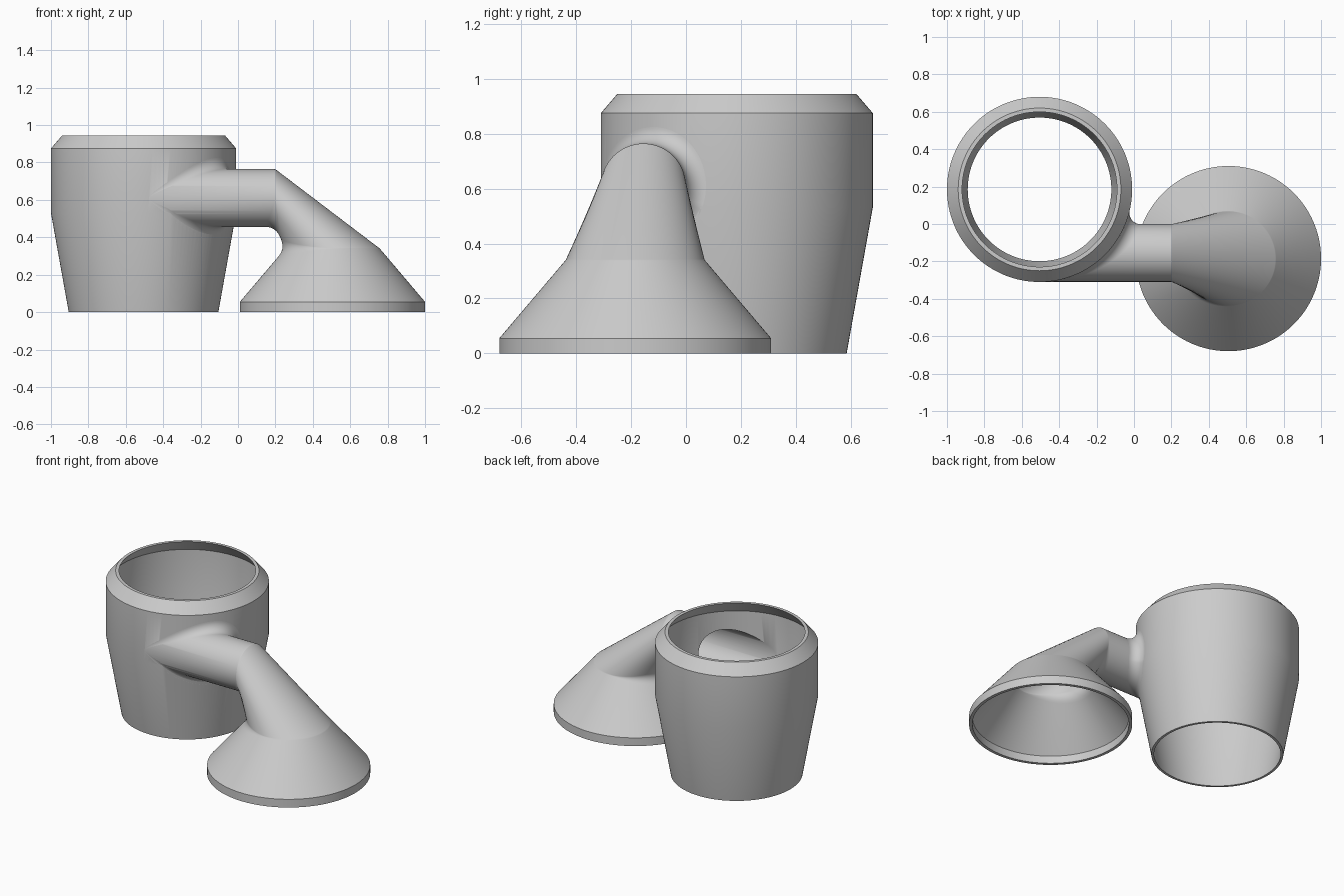
import bpy, bmesh
from math import sin, cos, pi, sqrt
from mathutils import Vector

if "Cube" in bpy.data.objects:
    bpy.data.objects.remove(bpy.data.objects["Cube"])

CUP = Vector((-0.505, 0.185, 0))      # cup axis
CONE = Vector((0.505, -0.185, 0))     # flange axis
PY, PZ, PR = -0.155, 0.61, 0.154      # horizontal pipe centre and radius
FILLET = 0.06
N = 128


def rings_to_object(name, rings, closed=True):
    """Skin a list of equal rings; cap the ends when closed."""
    bm = bmesh.new()
    rows = [[bm.verts.new(p) for p in ring] for ring in rings]
    for a, b in zip(rows, rows[1:]):
        for i in range(len(a)):
            j = (i + 1) % len(a)
            bm.faces.new((a[i], a[j], b[j], b[i]))
    if closed:
        bm.faces.new(rows[0])
        bm.faces.new(rows[-1])
    bmesh.ops.recalc_face_normals(bm, faces=bm.faces)
    mesh = bpy.data.meshes.new(name)
    bm.to_mesh(mesh)
    bm.free()
    ob = bpy.data.objects.new(name, mesh)
    bpy.context.collection.objects.link(ob)
    return ob


def lathe(name, profile, centre):
    return rings_to_object(name, [
        [centre + Vector((r * cos(2 * pi * i / N), r * sin(2 * pi * i / N), z)) for i in range(N)]
        for r, z in profile])


def rounded(prev, corner, nxt, d, steps=6):
    """Quadratic rounding of a path corner."""
    p = corner + (prev - corner).normalized() * d
    q = corner + (nxt - corner).normalized() * d
    return [p * (1 - u) ** 2 + corner * 2 * u * (1 - u) + q * u * u
            for u in (k / steps for k in range(steps + 1))]


def elbow(name, start_x, r, bend_x, neck_r, neck_z, skirt):
    """Horizontal pipe that lofts down into a round conical foot."""
    paths = []
    for i in range(N):
        t = 2 * pi * (i + 0.5) / N
        c, s = cos(t), sin(t)
        start = Vector((start_x, PY + r * c, PZ + r * s))
        bend = Vector((bend_x, start.y, start.z))
        foot = [CONE + Vector((q * s, q * c, z)) for q, z in [(neck_r, neck_z)] + skirt]
        d = 0.004 + 0.052 * max(0, -s) ** 1.5
        paths.append([start] + rounded(start, bend, foot[0], d)
                     + rounded(bend, foot[0], foot[1], d) + foot[1:])
    return rings_to_object(name, list(zip(*paths)))


def boolean(target, tool, operation):
    m = target.modifiers.new(operation, 'BOOLEAN')
    m.operation, m.object, m.solver = operation, tool, 'EXACT'
    bpy.context.view_layer.objects.active = target
    bpy.ops.object.modifier_apply(modifier=m.name)
    bpy.data.objects.remove(tool)


# Hollow cup joined to the hollow elbow and flange
body = lathe("cup_and_elbow", [(0.40, 0), (0.495, 0.53), (0.495, 0.875), (0.435, 0.945)], CUP)
pipe = elbow("pipe_outside", -0.505, PR, 0.20, 0.253, 0.34, [(0.495, 0.055), (0.495, 0)])
cup_bore = lathe("cup_bore", [(0.3805, -0.02), (0.384, 0), (0.475, 0.53), (0.475, 0.865),
                              (0.414, 0.945), (0.414, 0.98)], CUP)
pipe_bore = elbow("pipe_bore", -0.50, 0.133, 0.194, 0.24, 0.327, [(0.475, 0.05), (0.475, -0.02)])
boolean(body, pipe, 'UNION')
boolean(body, cup_bore, 'DIFFERENCE')
boolean(body, pipe_bore, 'DIFFERENCE')

# Rolling-ball fillet where the pipe meets the cup
arcs = []
for i in range(N):
    t = 2 * pi * (i + 0.5) / N
    y, z = PY + (PR + FILLET) * cos(t), PZ + (PR + FILLET) * sin(t)
    radius = 0.40 + 0.095 * min(1, z / 0.53)
    x = CUP.x + sqrt(max(0, (radius + FILLET) ** 2 - (y - CUP.y) ** 2))
    ball = Vector((x, y, z))
    to_pipe = Vector((0, -cos(t), -sin(t)))
    to_cup = Vector((CUP.x - x, CUP.y - y, 0)).normalized()
    arcs.append([ball + FILLET * to_pipe.lerp(to_cup, k / 10).normalized() for k in range(11)])
fillet = rings_to_object("pipe_fillet", list(zip(*arcs)), closed=False)

# Smooth shading with crisp rims
for ob in (body, fillet):
    bpy.ops.object.select_all(action='DESELECT')
    ob.select_set(True)
    bpy.context.view_layer.objects.active = ob
    bpy.ops.object.shade_smooth_by_angle(angle=0.5)
